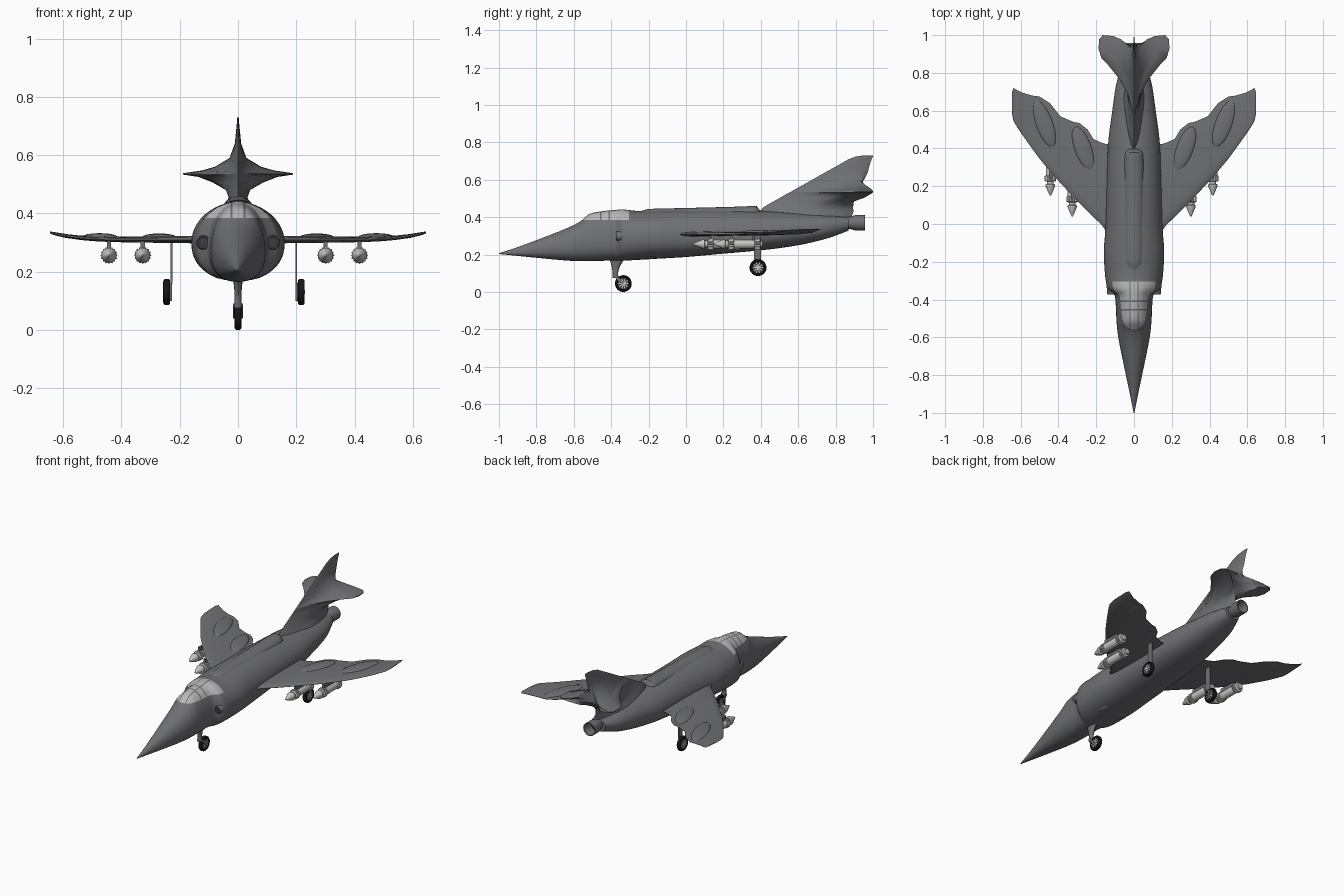
import bpy, bmesh, math
from mathutils import Vector, Matrix

if "Cube" in bpy.data.objects:
    bpy.data.objects.remove(bpy.data.objects["Cube"])


def material(name, rgb):
    m = bpy.data.materials.new(name)
    m.diffuse_color = (*rgb, 1)
    m.use_nodes = True
    m.node_tree.nodes["Principled BSDF"].inputs["Base Color"].default_value = m.diffuse_color
    return m


BODY = material("slate grey", (0.16, 0.162, 0.173))
GLASS = material("canopy grey", (0.48, 0.48, 0.48))
LIGHT = material("light metal", (0.58, 0.57, 0.55))
BLACK = material("tyre black", (0.008, 0.008, 0.008))
DARK = material("dark opening", (0.045, 0.045, 0.05))


def finish(name, bm, mats, angle=40):
    bmesh.ops.recalc_face_normals(bm, faces=bm.faces)
    me = bpy.data.meshes.new(name)
    bm.to_mesh(me)
    bm.free()
    for m in mats:
        me.materials.append(m)
    me.polygons.foreach_set("use_smooth", [True] * len(me.polygons))
    me.set_sharp_from_angle(angle=math.radians(angle))
    ob = bpy.data.objects.new(name, me)
    bpy.context.collection.objects.link(ob)
    return ob


def loft_mesh(rings, cap=True):
    bm = bmesh.new()
    vs = [[bm.verts.new(p) for p in r] for r in rings]
    n = len(rings[0])
    for a, b in zip(vs, vs[1:]):
        for i in range(n):
            j = (i + 1) % n
            bm.faces.new((a[i], a[j], b[j], b[i]))
    if cap:
        bm.faces.new(vs[0])
        bm.faces.new(vs[-1])
    return bm


def lathe(name, prof, centre, mat, axis="y", n=24, teeth=1.0, cap=True):
    """Turn (along, radius) pairs about an axis; teeth scales every other spoke."""
    rings = []
    for d, r in prof:
        ring = []
        for i in range(n):
            a = 2 * math.pi * i / n
            k = r * (teeth if i % 2 else 1)
            c, s = k * math.cos(a), k * math.sin(a)
            ring.append(Vector(centre) + Vector((c, d, s) if axis == "y" else (d, c, s)))
        rings.append(ring)
    return finish(name, loft_mesh(rings, cap), [mat])


def box(name, centre, size, mat, rot=None):
    bm = bmesh.new()
    m = Matrix.Translation(centre) @ (rot or Matrix()) @ Matrix.Diagonal((*size, 1))
    bmesh.ops.create_cube(bm, size=1, matrix=m)
    return finish(name, bm, [mat])


def blob(name, centre, radii, mat, turn=0):
    bm = bmesh.new()
    m = Matrix.Translation(centre) @ Matrix.Rotation(turn, 4, "Z") @ Matrix.Diagonal((*radii, 1))
    bmesh.ops.create_uvsphere(bm, u_segments=24, v_segments=12, radius=1, matrix=m)
    return finish(name, bm, [mat])


def curve_at(keys, y):
    """Monotone cubic through rows of (y, values...)."""
    i = max(k for k in range(len(keys) - 1) if keys[k][0] <= y or k == 0)
    h = keys[i + 1][0] - keys[i][0]
    t = (y - keys[i][0]) / h
    out = []
    for c in range(1, len(keys[0])):
        def slope(k):
            return (keys[k + 1][c] - keys[k][c]) / (keys[k + 1][0] - keys[k][0])

        def tangent(k):
            if k == 0 or k == len(keys) - 1:
                return slope(min(k, len(keys) - 2))
            a, b = slope(k - 1), slope(k)
            return 2 * a * b / (a + b) if a * b > 0 else 0
        p, q = keys[i][c], keys[i + 1][c]
        out.append((2*t**3 - 3*t*t + 1) * p + (t**3 - 2*t*t + t) * h * tangent(i)
                   + (3*t*t - 2*t**3) * q + (t**3 - t*t) * h * tangent(i + 1))
    return out


def section(y, top, bot, w, zc, n=48):
    ring = []
    for i in range(n):
        a = 2 * math.pi * i / n
        c, s = math.cos(a), math.sin(a)
        e = 2 / 2.4 if s < 0 else 1
        x = w * math.copysign(abs(c) ** e, c)
        z = zc + (top - zc) * s if s >= 0 else zc - (zc - bot) * abs(s) ** e
        ring.append((x, y, z))
    return ring


# Fuselage: y, top, bottom, half width, height of widest point
keys = [(-1, .207, .203, .002, .205), (-.9, .24, .193, .022, .213), (-.8, .277, .183, .043, .225),
        (-.6, .358, .166, .083, .255), (-.565, .378, .165, .088, .26), (-.51, .42, .165, .093, .265),
        (-.44, .433, .167, .096, .27), (-.375, .439, .168, .102, .28), (-.345, .441, .168, .14, .29),
        (-.25, .433, .172, .155, .295), (-.15, .436, .178, .16, .30), (-.03, .44, .185, .152, .30),
        (.2, .44, .205, .145, .31), (.42, .432, .225, .137, .32), (.6, .425, .25, .115, .335),
        (.75, .415, .285, .092, .35), (.87, .40, .328, .05, .368)]
N = 130
bm = loft_mesh([section(y, *curve_at(keys, y)) for y in (-1 + 1.87 * i / N for i in range(N + 1))])

# Canopy: cut panes and frames into the fuselage skin
frames_y, frames_x = (-.41, -.455), (-.022, .022)
cuts = [((0, 0, .384), (0, 0, 1)), ((0, -.305, 0), (0, 1, 0))]
cuts += [((0, y + d, 0), (0, 1, 0)) for y in frames_y for d in (-.004, .004)]
cuts += [((x + d, 0, 0), (1, 0, 0)) for x in frames_x for d in (-.003, .003)]
for co, no in cuts:
    fs = [f for f in bm.faces if -.6 < f.calc_center_median().y < -.28 and f.calc_center_median().z > .34]
    geom = fs + list({e for f in fs for e in f.edges}) + list({v for f in fs for v in f.verts})
    bmesh.ops.bisect_plane(bm, geom=geom, plane_co=co, plane_no=no, dist=1e-5)
for f in bm.faces:
    c = f.calc_center_median()
    pane = c.z > .384 and -.6 < c.y < -.305
    frame = any(abs(c.y - y) < .004 for y in frames_y) or any(abs(c.x - x) < .003 for x in frames_x)
    f.material_index = 1 if pane and not frame else 0
finish("fuselage", bm, [BODY, GLASS])

# Raised spine behind the canopy
spine = [(-.26, .425, .40, .02, .41), (-.2, .444, .38, .05, .41), (0, .449, .38, .055, .41),
         (.3, .457, .38, .055, .41), (.375, .46, .38, .05, .41), (.4, .43, .38, .035, .41)]
finish("spine", loft_mesh([section(y, *curve_at(spine, y), 24)
                           for y in (-.26 + .66 * i / 30 for i in range(31))]), [BODY])

# Fin and tailplane: horizontal slices morphing from a lens to a swallow tail
swallow = [(0, 0), (.06, .12), (.16, .28), (.42, .48), (.72, .64), (.92, .73),
           (1, .84), (.98, .95), (.88, 1), (.7, .955), (.45, .90), (0, .88)]
lens = [(0, 0), (.35, .06), (.62, .15), (.85, .28), (.97, .42), (1, .5),
        (.95, .6), (.82, .7), (.62, .8), (.42, .88), (.2, .95), (0, 1)]
slices = [(.36, .40, .87, .07, 0), (.40, .40, .885, .06, 0), (.43, .39, .895, .042, 0),
          (.455, .417, .905, .033, .2), (.48, .46, .925, .043, .5), (.505, .505, .965, .085, .9),
          (.525, .54, .99, .135, 1), (.533, .555, 1, .188, 1), (.538, .565, 1, .188, 1),
          (.547, .58, .995, .125, 1), (.56, .603, .985, .08, .9), (.59, .657, .965, .03, .5),
          (.64, .745, .972, .011, 0), (.69, .835, .985, .006, 0), (.71, .87, .993, .004, 0),
          (.725, .91, 1, .003, 0), (.73, .95, 1, .002, 0)]
rings = []
for z, le, te, w, b in slices:
    half = [((p[0] + (q[0] - p[0]) * b) * w, le + (te - le) * (p[1] + (q[1] - p[1]) * b))
            for p, q in zip(lens, swallow)]
    rings.append([(x, y, z) for x, y in half] + [(-x, y, z) for x, y in half[-2:0:-1]])
finish("tail_fin", loft_mesh(rings), [BODY], 60)

# Wings: x, leading edge, trailing edge, thickness, height
span = [(.08, -.06, .42, .026, .311), (.15, -.035, .424, .026, .311), (.175, .0, .432, .025, .311),
        (.215, .035, .45, .024, .311), (.245, .066, .5, .023, .311), (.29, .11, .535, .022, .311),
        (.32, .143, .54, .021, .311), (.39, .217, .57, .019, .311), (.445, .28, .64, .018, .312),
        (.5, .345, .675, .016, .314), (.54, .40, .68, .014, .317), (.59, .47, .695, .012, .323),
        (.62, .515, .71, .010, .329), (.638, .545, .72, .007, .333), (.645, .58, .70, .003, .335)]
foil = [(0, 0), (.03, .25), (.12, .43), (.35, .5), (.65, .42), (.88, .22), (1, .05)]
for side, s in (("left", -1), ("right", 1)):
    rings = []
    for x, le, te, t, z in span:
        up = [(s * x, le + (te - le) * v, z + t * h + .006 * (v - .5)) for v, h in foil]
        dn = [(s * x, le + (te - le) * v, z - t * h + .006 * (v - .5)) for v, h in foil[:0:-1]]
        rings.append(up + dn)
    finish(side + "_wing", loft_mesh(rings), [BODY])
    # Flap fairings on the upper wing
    blob(side + "_outer_fairing", (s * .475, .53, .319), (.045, .13, .013), BODY, -s * .35)
    blob(side + "_inner_fairing", (s * .27, .40, .318), (.045, .12, .013), BODY, -s * .35)
    # Air intake
    lathe(side + "_intake_lip", [(0, .017), (-.004, .021), (0, .024), (.05, .026)],
          (s * .119, -.37, .30), BODY)
    lathe(side + "_intake_opening", [(0, .0185), (.004, .0185)], (s * .119, -.3725, .30), DARK)
    blob(side + "_belly_blister", (s * .06, -.2, .19), (.025, .05, .014), BODY)

    # Bombs on pylons
    for label, off, y0 in (("inner", .314, .04), ("outer", .43, .15)):
        x = s * off - .013
        lathe(f"{side}_{label}_bomb", [(0, .003), (.01, .008), (.05, .025), (.058, .026), (.062, .018),
              (.08, .018), (.085, .024), (.2, .024), (.23, .018), (.26, .016)], (x, y0, .256), LIGHT)
        for d in (.075, .215):
            lathe(f"{side}_{label}_bomb_ring", [(d, .024), (d + .003, .030), (d + .03, .030), (d + .033, .024)],
                  (x, y0, .256), LIGHT, n=32, teeth=.85)
        box(f"{side}_{label}_pylon", (x, y0 + .15, .291), (.014, .11, .03), BODY)


def wheel(name, x, y, z):
    lathe(name + "_tyre", [(-.008, .028), (-.012, .033), (-.011, .041), (-.006, .045), (.006, .045),
          (.011, .041), (.012, .033), (.008, .028)], (x, y, z), BLACK, "x", 32)
    lathe(name + "_rim", [(-.009, .029), (.009, .029)], (x, y, z), DARK, "x")
    lathe(name + "_hub", [(-.0125, .007), (.0125, .007)], (x, y, z), LIGHT, "x", 16)
    for i in range(5):
        box(name + "_spoke", (x, y, z), (.021, .056, .005), LIGHT, Matrix.Rotation(math.pi * i / 5, 4, "X"))


# Main landing gear
for side, s in (("left", -1), ("right", 1)):
    wheel(side + "_main_wheel", s * .231 - .014, .385, .13)
    x = s * .214 - .014
    box(side + "_main_leg", (x, .382, .235), (.006, .036, .15), BODY)
    box(side + "_main_axle", (x + s * .006, .385, .13), (.016, .014, .06), BODY)

# Nose landing gear
wheel("nose_wheel", 0, -.335, .045)
leg = [(.18, -.365, .045, .018), (.16, -.372, .032, .015), (.13, -.376, .02, .012),
       (.10, -.378, .014, .012), (.075, -.376, .016, .014)]
finish("nose_leg", loft_mesh([[(w * math.cos(a), y + d * math.sin(a), z)
       for a in (math.pi * i / 6 for i in range(12))] for z, y, d, w in leg]), [BODY])
for s in (-1, 1):
    box("nose_fork", (s * .0145, -.358, .065), (.004, .06, .014), BODY, Matrix.Rotation(-.75, 4, "X"))

# Exhaust nozzle
lathe("exhaust_nozzle", [(.84, .030), (.88, .034), (.905, .041), (.957, .041), (.957, .036), (.89, .031)],
      (0, 0, .37), BODY, cap=False)
lathe("exhaust_opening", [(.885, .0315), (.892, .0315)], (0, 0, .37), DARK)
